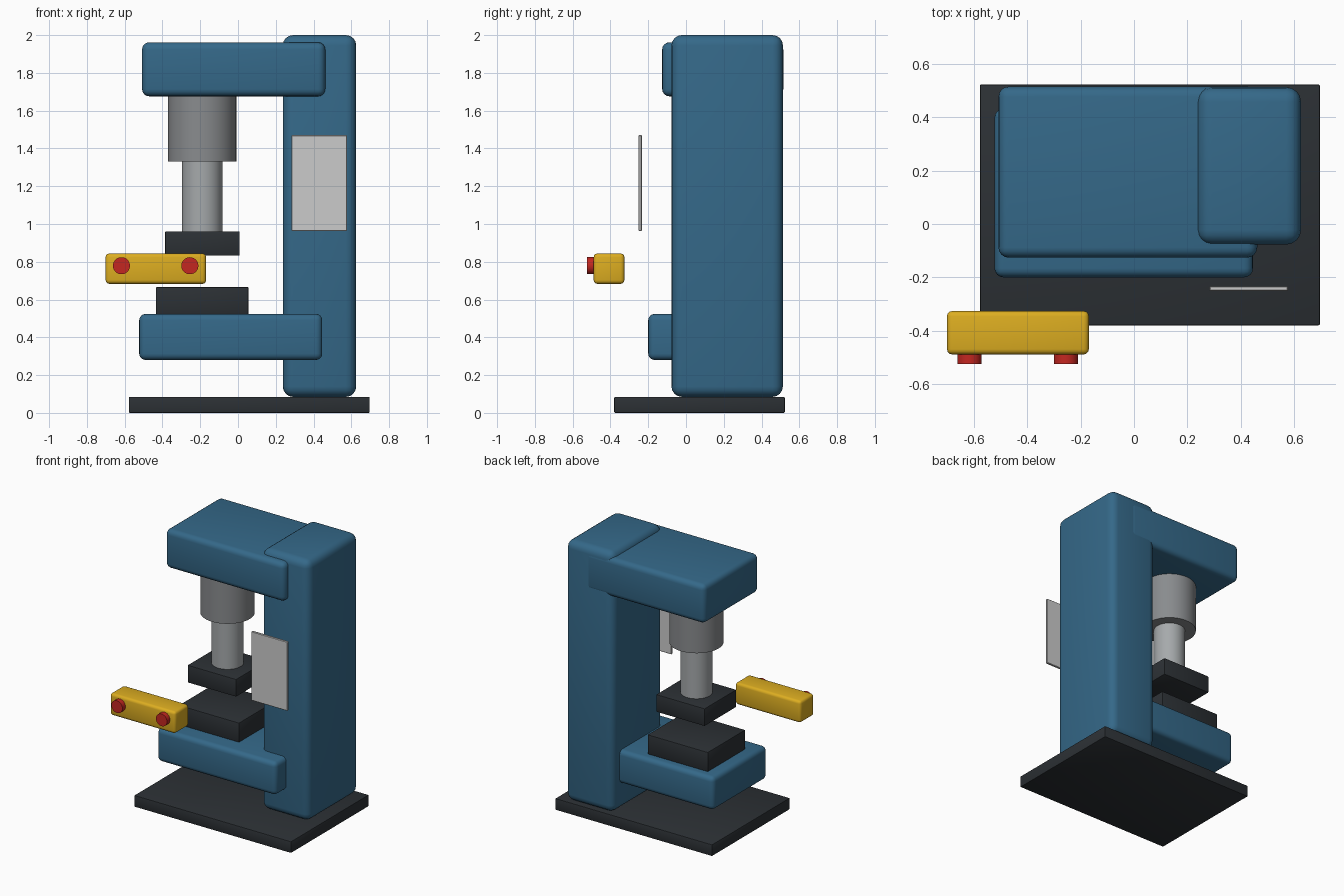
import bpy
from math import radians

if "Cube" in bpy.data.objects:
    bpy.data.objects.remove(bpy.data.objects["Cube"])


def material(name, rgb):
    m = bpy.data.materials.new(name)
    m.diffuse_color = (*rgb, 1)
    m.use_nodes = True
    m.node_tree.nodes["Principled BSDF"].inputs["Base Color"].default_value = m.diffuse_color
    return m


BLUE = material("blue_paint", (0.035, 0.14, 0.25))
DARK = material("dark_steel", (0.025, 0.03, 0.035))
YELLOW = material("yellow_paint", (0.72, 0.42, 0.015))
RED = material("red_plastic", (0.55, 0.02, 0.015))
LIGHT = material("light_plate", (0.66, 0.66, 0.64))
STEEL = material("steel", (0.25, 0.26, 0.27))
CHROME = material("polished_steel", (0.38, 0.40, 0.41))


def finish(ob, name, mat, bevel, segments):
    ob.name = ob.data.name = name
    ob.data.materials.append(mat)
    if bevel:
        mod = ob.modifiers.new("rounded_edges", 'BEVEL')
        mod.width = bevel
        mod.segments = segments
        mod.limit_method = 'ANGLE'
        bpy.ops.object.modifier_apply(modifier=mod.name)
    bpy.ops.object.shade_smooth_by_angle(angle=radians(35))
    return ob


def box(name, x, y, z, mat, bevel=0.006, segments=2):
    """Rounded box from its (min, max) extents."""
    ext = (x, y, z)
    bpy.ops.mesh.primitive_cube_add(size=1, location=[(a + b) / 2 for a, b in ext])
    ob = bpy.context.object
    ob.scale = [b - a for a, b in ext]
    bpy.ops.object.transform_apply(location=False, rotation=False, scale=True)
    return finish(ob, name, mat, bevel, segments)


def cylinder(name, center, r, depth, mat, rot=(0, 0, 0), bevel=0):
    bpy.ops.mesh.primitive_cylinder_add(vertices=48, radius=r, depth=depth,
                                        location=center, rotation=rot)
    return finish(bpy.context.object, name, mat, bevel, 2)


# Floor plate and C-frame
box("base_plate", (-0.578, 0.697), (-0.38, 0.523), (0, 0.085), DARK)
box("column", (0.237, 0.626), (-0.077, 0.513), (0.085, 2.0), BLUE, 0.055, 4)
box("upper_arm", (-0.508, 0.462), (-0.126, 0.515), (1.676, 1.962), BLUE, 0.038, 4)
box("lower_arm", (-0.523, 0.446), (-0.2, 0.432), (0.28, 0.524), BLUE, 0.034, 4)

# Hydraulic cylinder, ram and dies
cylinder("hydraulic_cylinder", (-0.19, 0.15, 1.51), 0.181, 0.36, STEEL)
cylinder("ram", (-0.19, 0.15, 1.145), 0.107, 0.38, CHROME)
box("upper_die", (-0.386, 0.009), (-0.035, 0.335), (0.832, 0.961), DARK)
box("lower_die", (-0.435, 0.056), (-0.068, 0.368), (0.522, 0.666), DARK)

# Two-hand control box with its buttons
box("control_box", (-0.701, -0.169), (-0.489, -0.326), (0.683, 0.844), YELLOW, 0.02, 3)
for side, x in (("left", -0.617), ("right", -0.255)):
    cylinder(side + "_button", (x, -0.5, 0.779), 0.045, 0.048, RED, (radians(90), 0, 0))

# Blank sign panel in front of the column
box("sign_panel", (0.283, 0.577), (-0.251, -0.234), (0.963, 1.47), LIGHT, 0.003, 1)
